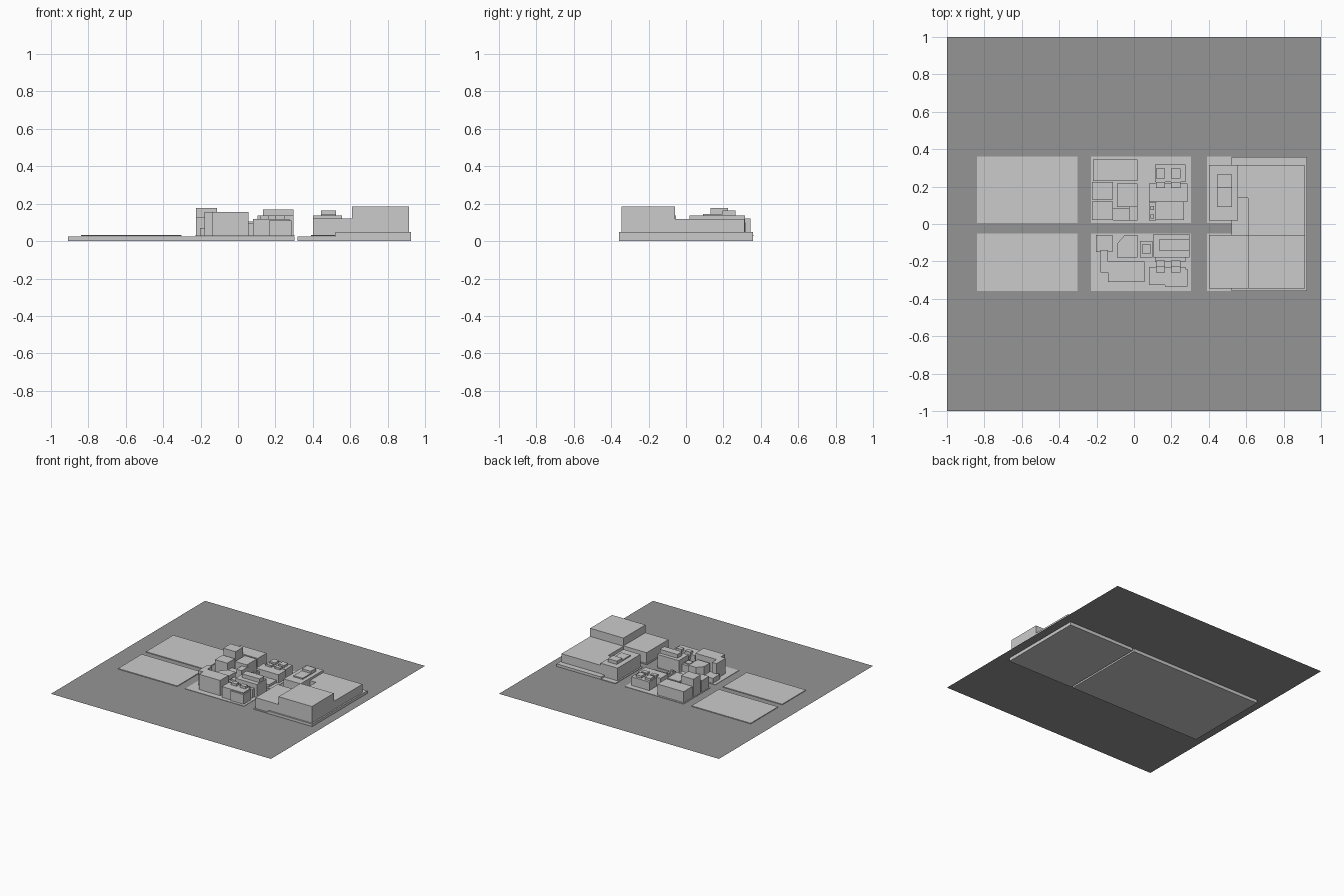
import bpy, bmesh

GROUND = 0.027


def material(name, grey):
    mat = bpy.data.materials.new(name)
    mat.diffuse_color = (grey, grey, grey, 1)
    return mat


ASPHALT = material("asphalt", 0.30)
PAVING = material("paving", 0.55)


def prism(name, pts, z0, z1, mat=None):
    """Extrude a flat outline from z0 to z1."""
    bm = bmesh.new()
    face = bm.faces.new([bm.verts.new((x, y, z0)) for x, y in pts])
    if z1 > z0:
        new = bmesh.ops.extrude_face_region(bm, geom=[face])["geom"]
        verts = [g for g in new if isinstance(g, bmesh.types.BMVert)]
        bmesh.ops.translate(bm, vec=(0, 0, z1 - z0), verts=verts)
        bmesh.ops.recalc_face_normals(bm, faces=bm.faces[:])
    mesh = bpy.data.meshes.new(name)
    bm.to_mesh(mesh)
    bm.free()
    if mat:
        mesh.materials.append(mat)
    obj = bpy.data.objects.new(name, mesh)
    bpy.context.collection.objects.link(obj)
    return obj


def box(name, x0, x1, y0, y1, z1, z0=GROUND, mat=None):
    return prism(name, [(x0, y0), (x1, y0), (x1, y1), (x0, y1)], z0, z1, mat)


# Ground sheet and the two foundations hanging below it
box("ground_sheet", -1, 1, -1, 1, GROUND, mat=ASPHALT)
box("foundation_left", -0.91, 0.302, -0.358, 0.358, GROUND - 0.001, 0, PAVING)
box("foundation_right", 0.317, 0.52, -0.358, 0.358, GROUND - 0.001, 0, PAVING)

# City block pavements, a back row and a front row
for row, y0, y1 in (("back", 0.005, 0.36), ("front", -0.357, -0.05)):
    for col, x0, x1, z in (("left", -0.84, -0.302, 0.033),
                           ("middle", -0.23, 0.304, 0.030),
                           ("right", 0.39, 0.52, 0.032)):
        box(f"pavement_{row}_{col}", x0, x1, y0, y1, z, mat=PAVING)

# Large complex on the right, its podium reaching down to the foundation level
box("complex_podium", 0.52, 0.925, -0.358, 0.358, 0.048, 0, PAVING)
box("complex_tower", 0.61, 0.913, -0.345, -0.06, 0.184)
box("complex_front_wing", 0.40, 0.61, -0.345, -0.06, 0.12)
prism("complex_back_hall", [(0.61, -0.06), (0.913, -0.06), (0.913, 0.312),
                            (0.52, 0.312), (0.52, 0.14), (0.61, 0.14)], GROUND, 0.117)
box("complex_side_wing", 0.402, 0.556, 0.018, 0.315, 0.136)
box("side_wing_roof_low", 0.443, 0.525, 0.09, 0.195, 0.146, 0.136)
box("side_wing_roof_high", 0.443, 0.525, 0.195, 0.265, 0.163, 0.136)

# Back middle block, west side
box("back_long_house", -0.22, 0.018, 0.23, 0.345, 0.12)
box("back_tall_house", -0.225, -0.113, 0.13, 0.225, 0.178)
box("back_corner_house", -0.225, -0.113, 0.022, 0.12, 0.125)
box("back_inner_house", -0.09, 0.018, 0.09, 0.217, 0.12)
box("back_low_shed", -0.113, -0.028, 0.02, 0.083, 0.065)
box("back_narrow_house", -0.028, 0.02, 0.018, 0.115, 0.10)

# Back middle block, east side
box("back_east_house", 0.112, 0.275, 0.225, 0.317, 0.10)
box("back_wide_house", 0.08, 0.285, 0.118, 0.217, 0.10)
box("back_side_strip", 0.08, 0.117, 0.018, 0.114, 0.085)
box("back_east_court", 0.117, 0.267, 0.022, 0.118, 0.05)
for i, x in enumerate((0.117, 0.198)):
    box(f"back_east_roof_unit_{i}", x, x + 0.05, 0.243, 0.297, 0.118, 0.10)
    box(f"back_wide_dormer_{i}", x, x + 0.05, 0.193, 0.225, 0.115, 0.08)
for i, y in enumerate((0.03, 0.075)):
    box(f"side_strip_unit_{i}", 0.088, 0.108, y, y + 0.022, 0.096, 0.085)

# Front middle block, west side
box("front_low_house", -0.203, -0.115, -0.15, -0.06, 0.07)
prism("front_angled_house", [(-0.138, -0.31), (0.055, -0.31), (0.055, -0.2),
                             (-0.138, -0.2), (-0.138, -0.14), (-0.18, -0.14),
                             (-0.18, -0.258), (-0.138, -0.258)], GROUND, 0.155)
prism("front_chamfered_house", [(-0.09, -0.18), (0.02, -0.18), (0.02, -0.06),
                                (-0.05, -0.06), (-0.09, -0.105)], GROUND, 0.12)
box("front_small_house", 0.032, 0.10, -0.18, -0.09, 0.095)
box("front_small_roof_unit", 0.042, 0.09, -0.157, -0.11, 0.105, 0.095)

# Front middle block, east side
box("front_hall", 0.103, 0.298, -0.18, -0.053, 0.137)
box("front_hall_roof", 0.135, 0.296, -0.142, -0.082, 0.168, 0.137)
box("front_hall_annex", 0.112, 0.275, -0.204, -0.18, 0.10)
box("front_wide_house", 0.08, 0.275, -0.325, -0.23, 0.118)
box("front_wide_step", 0.165, 0.285, -0.335, -0.24, 0.11)
for i, x in enumerate((0.117, 0.198)):
    box(f"front_annex_dormer_{i}", x, x + 0.05, -0.226, -0.195, 0.11, 0.08)
    box(f"front_wide_dormer_{i}", x, x + 0.05, -0.26, -0.225, 0.137, 0.09)
